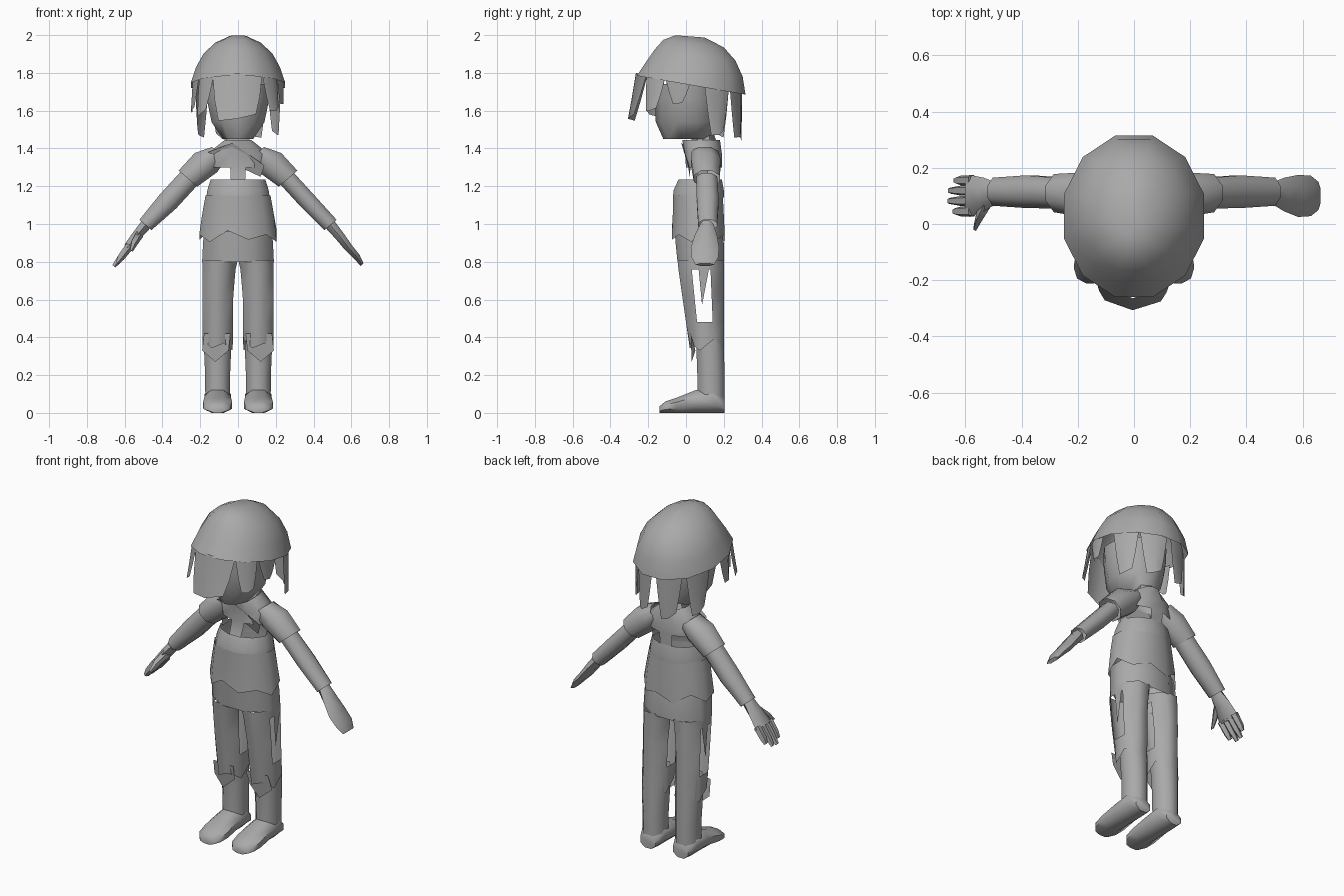
import bpy, math
from mathutils import Vector as V

grey = bpy.data.materials.new("plain grey")
grey.diffuse_color = (0.40, 0.40, 0.40, 1)


def make(name, verts, faces, angle=58):
    me = bpy.data.meshes.new(name)
    me.from_pydata([tuple(v) for v in verts], [], faces)
    me.materials.append(grey)
    ob = bpy.data.objects.new(name, me)
    bpy.context.collection.objects.link(ob)
    bpy.ops.object.select_all(action='DESELECT')
    ob.select_set(True)
    bpy.context.view_layer.objects.active = ob
    bpy.ops.object.mode_set(mode='EDIT')
    bpy.ops.mesh.select_all(action='SELECT')
    bpy.ops.mesh.normals_make_consistent(inside=False)
    bpy.ops.object.mode_set(mode='OBJECT')
    bpy.ops.object.shade_smooth_by_angle(angle=math.radians(angle))
    return ob


def loft(name, rings, n=8, caps=(True, True), skip=(), zig=0.0):
    """Skin elliptical rings (centre, half axis, half axis); zig makes the first ring ragged."""
    verts, faces = [], []
    angles = [2 * math.pi * (i + 0.5) / n for i in range(n)]
    ku, kv = max(map(math.cos, angles)), max(map(math.sin, angles))
    for r, (c, u, v) in enumerate(rings):
        for i, a in enumerate(angles):
            p = V(c) + V(u) * math.cos(a) / ku + V(v) * math.sin(a) / kv
            if r == 0 and zig:
                p.z += zig * (1, -0.6, 0.3, -1)[i % 4]
            verts.append(p)
    for r in range(len(rings) - 1):
        for i in range(n):
            if (r, i) not in skip:
                j = (i + 1) % n
                faces.append((r * n + i, r * n + j, r * n + n + j, r * n + n + i))
    if caps[0]:
        faces.append(tuple(range(n))[::-1])
    if caps[1]:
        faces.append(tuple(range(len(verts) - n, len(verts))))
    return make(name, verts, faces)


def flat(x, y0, y1, z, rx, tilt=0.0):
    """Level ring from front y0 to back y1; tilt raises the back."""
    return ((x, (y0 + y1) / 2, z), (rx, 0, 0), (0, (y1 - y0) / 2, tilt))


# head and neck
loft("head", [flat(0, -0.12, 0.14, 1.45, 0.08), flat(0, -0.16, 0.17, 1.54, 0.14),
              flat(0, -0.165, 0.18, 1.66, 0.165), flat(0, -0.165, 0.18, 1.74, 0.17)],
     10, (True, False))
loft("neck", [flat(0, 0.03, 0.17, 1.41, 0.07), flat(0, 0.03, 0.15, 1.47, 0.055)], 6, (False, False))

# rounded cap of hair, sloping down to the back
loft("hair_cap", [flat(0, -0.26, 0.315, 1.735, 0.25, -0.05),
                  flat(0, -0.21, 0.30, 1.82, 0.222, -0.04),
                  flat(0, -0.165, 0.262, 1.895, 0.182, -0.03),
                  flat(0, -0.12, 0.20, 1.955, 0.12, -0.02),
                  flat(0, -0.055, 0.10, 1.993, 0.045, -0.006)], 12, (False, True))


def lock(name, deg, length, half, lean, tip):
    """Folded panel of hair hanging from the rim, leaning outward, narrowing to its tip."""
    verts, faces = [], []
    for f, w in ((-0.04, 1), (0.55, (1 + tip) / 2), (1, tip)):
        for s in (-1, 0, 1):
            a = math.radians(deg + s * half * w)
            k = lean * max(f, 0) + (0.012 if s == 0 else 0)
            y = 0.022 + (0.275 + k) * math.sin(a)
            drop = length * f * (1, 0.97, 0.86)[s + 1]
            verts.append((math.cos(a) * (0.235 + k), y, 1.74 - 0.05 * math.sin(a) - drop))
    for r in (0, 3):
        faces += [(r, r + 1, r + 4, r + 3), (r + 1, r + 2, r + 5, r + 4)]
    make(name, verts, faces, 50)


# hair panels: angle round the head, length, half width, outward lean, tip width
for i, args in enumerate([(-91, 0.24, 34, 0.042, 0.62), (-43, 0.18, 14, 0.03, 0.5),
                          (-137, 0.20, 14, 0.03, 0.5), (-14, 0.12, 14, 0.0, 0.4),
                          (-166, 0.16, 14, 0.01, 0.4), (32, 0.25, 16, 0.0, 0.5),
                          (148, 0.25, 16, 0.0, 0.5), (68, 0.24, 18, 0.0, 0.55),
                          (110, 0.25, 18, 0.0, 0.55)]):
    lock("hair_panel_%d" % i, *args)

# tunic with a ragged hem and belt
loft("tunic", [flat(0, -0.075, 0.205, 0.935, 0.205), flat(0, -0.07, 0.2, 1.05, 0.19),
               flat(0, -0.07, 0.195, 1.15, 0.172)], 12, (False, False), zig=0.03)
loft("belt", [flat(0, -0.07, 0.20, 1.14, 0.168), flat(0, -0.065, 0.2, 1.18, 0.162),
              flat(0, -0.04, 0.19, 1.235, 0.145)], 12, (False, False))
# chest, open in a band at front and back
loft("chest", [flat(0, -0.03, 0.19, 1.22, 0.14), flat(0, 0.0, 0.19, 1.30, 0.155),
               flat(0, -0.005, 0.19, 1.37, 0.165), flat(0, -0.02, 0.18, 1.445, 0.07)],
     12, (False, False), skip={(0, i) for i in (6, 7, 9, 10, 1, 3, 0, 4)})
# slanting sash across the chest
make("sash", [(-0.16, 0.03, 1.38), (-0.03, -0.025, 1.43), (0.14, 0.01, 1.31), (0.12, 0.02, 1.25)],
     [(0, 1, 2, 3)])

# hips
loft("hips", [flat(0, -0.045, 0.2, 0.80, 0.19), flat(0, -0.055, 0.2, 0.9, 0.185),
              flat(0, -0.06, 0.19, 0.96, 0.18)], 8, (False, False))

for s, side in ((-1, "left"), (1, "right")):
    # trouser leg, torn along its sides
    rings = [flat(s * 0.108, 0.02, 0.2, 0.36, 0.08), flat(s * 0.107, 0.0, 0.2, 0.48, 0.08),
             flat(s * 0.107, -0.02, 0.2, 0.62, 0.082), flat(s * 0.101, -0.04, 0.2, 0.76, 0.088),
             flat(s * 0.095, -0.045, 0.2, 0.81, 0.094)]
    loft(side + "_trouser", rings, 8, (False, False),
         skip={(r, i) for r in (1, 2) for i in (3, 7)}, zig=0.03)
    # torn strip hanging in the side opening
    make(side + "_side_strip", [(s * 0.19, 0.065, 0.78), (s * 0.19, 0.125, 0.78), (s * 0.188, 0.085, 0.57)],
         [(0, 1, 2)])
    # boot shaft and foot
    loft(side + "_boot", [flat(s * 0.108, 0.06, 0.205, 0.06, 0.065),
                          flat(s * 0.108, 0.06, 0.205, 0.2, 0.066),
                          flat(s * 0.108, 0.055, 0.2, 0.34, 0.072),
                          flat(s * 0.108, 0.04, 0.2, 0.46, 0.07)], 8, (False, False))
    loft(side + "_foot", [((s * x, y, h / 2), (w, 0, 0), (0, 0, h * 0.5)) for x, y, w, h in
                          ((0.108, 0.205, 0.05, 0.08), (0.108, 0.15, 0.07, 0.14),
                           (0.108, 0.05, 0.07, 0.12), (0.108, -0.05, 0.077, 0.08),
                           (0.108, -0.11, 0.07, 0.06), (0.108, -0.14, 0.045, 0.035))], 8)
    # cuff flap hanging over the boot
    make(side + "_shin_flap", [(s * 0.04, 0.015, 0.42), (s * 0.18, 0.025, 0.42), (s * 0.19, 0.05, 0.33),
                               (s * 0.12, 0.03, 0.27), (s * 0.05, 0.04, 0.33)], [(0, 1, 2, 3, 4)])

    # arms follow a sloping axis
    n = V((s * 0.76, 0, 0.65))

    def arm(name, pts, sides=8, caps=(True, True)):
        loft(name, [((s * x, y, z), n * a, (0, b, 0)) for x, y, z, a, b in pts], sides, caps)

    t = 0.057 if s < 0 else 0.047
    arm(side + "_shoulder", [(0.10, 0.1, 1.375, 0.05, 0.07), (0.17, 0.105, 1.325, 0.078, 0.078),
                             (0.265, 0.11, 1.24, 0.065, 0.068)], 8, (False, False))
    arm(side + "_sleeve", [(0.26, 0.11, 1.24, t, 0.055), (0.37, 0.115, 1.12, t, 0.058),
                           (0.49, 0.115, 0.995, 0.042, 0.05)], 8, (False, False))
    hand = [(0.485, 0.11, 1.0, 0.03, 0.035), (0.535, 0.105, 0.94, 0.026, 0.06),
            (0.585, 0.10, 0.875, 0.022, 0.075)]
    if s > 0:  # closed mitten-like hand
        arm("right_hand", hand + [(0.63, 0.10, 0.825, 0.018, 0.072), (0.657, 0.1, 0.785, 0.01, 0.05)], 6)
        continue
    # open hand with fingers and thumb
    arm("left_hand", hand, 6)
    for k, y in enumerate((0.045, 0.082, 0.119, 0.155)):
        e = (0.64, 0.658, 0.655, 0.635)[k]
        arm("left_finger_%d" % k, [(0.575, y, 0.885, 0.02, 0.019), (0.62, y, 0.825, 0.017, 0.018),
                                   (e, y, 0.775 + (0.66 - e), 0.009, 0.011)], 5)
    arm("left_thumb", [(0.52, 0.08, 0.95, 0.02, 0.025), (0.55, 0.025, 0.90, 0.016, 0.02),
                       (0.565, -0.015, 0.86, 0.008, 0.01)], 5)
